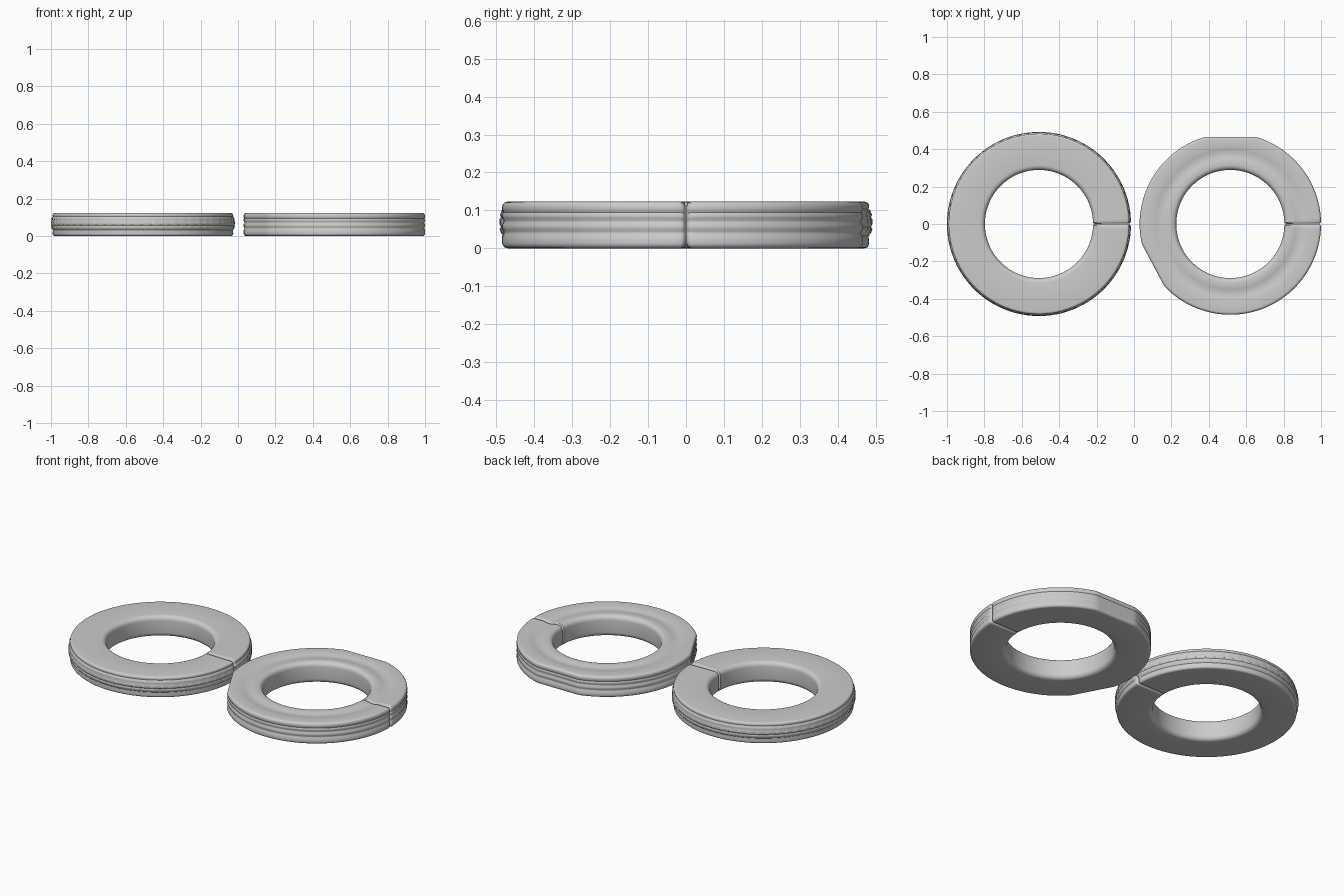
import bpy, bmesh, math

if "Cube" in bpy.data.objects:
    bpy.data.objects.remove(bpy.data.objects["Cube"])

H = 0.123      # ring height
N = 180        # stations around each ring


def split_ring(name, cx, profile, flats=(), knurl=()):
    """Sweep an (r, z) section almost a full turn, leaving a slit at +x with rounded ends."""
    # angle (radians from the slit) and end inset of each station
    ends = [(0.004, 0.012), (0.007, 0.007), (0.014, 0.003), (0.026, 0.0)]
    stations = list(ends)
    stations += [(0.026 + (math.tau - 0.052) * i / N, 0.0) for i in range(1, N)]
    stations += [(math.tau - a, d) for a, d in reversed(ends)]
    rmid, zmid = 0.388, H / 2
    bm = bmesh.new()
    rings = []
    for k, (a, d) in enumerate(stations):
        ring = []
        for j, (r, z) in enumerate(profile):
            if j in knurl and k % 3 == 0:
                r -= 0.004
            # flattened spots on the outer wall
            for centre, dist in flats:
                c = math.cos(a - math.radians(centre))
                if c > 0.5 and r > 0.44:
                    r = min(r, (dist - (0.485 - r)) / c)
            dr, dz = r - rmid, z - zmid
            r = rmid + dr - math.copysign(min(d, abs(dr)), dr) 
            z = zmid + dz * (1 - d / zmid)
            ring.append(bm.verts.new((cx + r * math.cos(a), r * math.sin(a), z)))
        rings.append(ring)
    m = len(profile)
    for p, q in zip(rings, rings[1:]):
        for j in range(m):
            bm.faces.new((p[j], p[(j + 1) % m], q[(j + 1) % m], q[j]))
    bm.faces.new(rings[0])
    bm.faces.new(rings[-1])
    bmesh.ops.recalc_face_normals(bm, faces=bm.faces)
    mesh = bpy.data.meshes.new(name)
    bm.to_mesh(mesh)
    bm.free()
    ob = bpy.data.objects.new(name, mesh)
    bpy.context.collection.objects.link(ob)
    bpy.ops.object.select_all(action='DESELECT')
    ob.select_set(True)
    bpy.context.view_layer.objects.active = ob
    bpy.ops.object.shade_smooth_by_angle(angle=math.radians(35))
    return ob


def corner(r, z, rad, start, n=5):
    """Quarter-round points about (r, z), starting at the given angle."""
    return [(r + rad * math.cos(math.radians(start + 90 * i / n)),
             z + rad * math.sin(math.radians(start + 90 * i / n))) for i in range(n + 1)]


# inner wall with softly rounded edges, shared by both rings
inner = corner(0.315, H - 0.026, 0.026, 90) + corner(0.315, 0.026, 0.026, 180)

# ring with a rough raised band around the outside
lower = corner(0.471, 0.012, 0.012, 270)
band = [(0.482, 0.032), (0.489, 0.042), (0.492, 0.051), (0.488, 0.056), (0.492, 0.063),
        (0.492, 0.076), (0.488, 0.082), (0.491, 0.088), (0.487, 0.098), (0.482, 0.104)]
upper = corner(0.471, H - 0.012, 0.012, 0)
b0 = len(inner) + len(lower)
split_ring("banded_split_ring", -0.508, inner + lower + band + upper,
           knurl=(b0 + 2, b0 + 5, b0 + 7))

# ring with grooved outer wall, dished top and two flattened spots
lower = corner(0.471, 0.014, 0.014, 270)
grooves = [(0.485, 0.032), (0.481, 0.038), (0.481, 0.044), (0.485, 0.050), (0.485, 0.062),
           (0.481, 0.068), (0.481, 0.074), (0.485, 0.080), (0.485, 0.088),
           (0.482, 0.094), (0.485, 0.100)]
upper = corner(0.471, H - 0.014, 0.014, 0)
dish = [(0.415, H), (0.400, H - 0.003), (0.385, H - 0.006),
        (0.365, H - 0.006), (0.350, H - 0.003), (0.338, H)]
split_ring("grooved_split_ring", 0.515, inner + lower + grooves + upper + dish,
           flats=((90, 0.466), (208, 0.468)))
